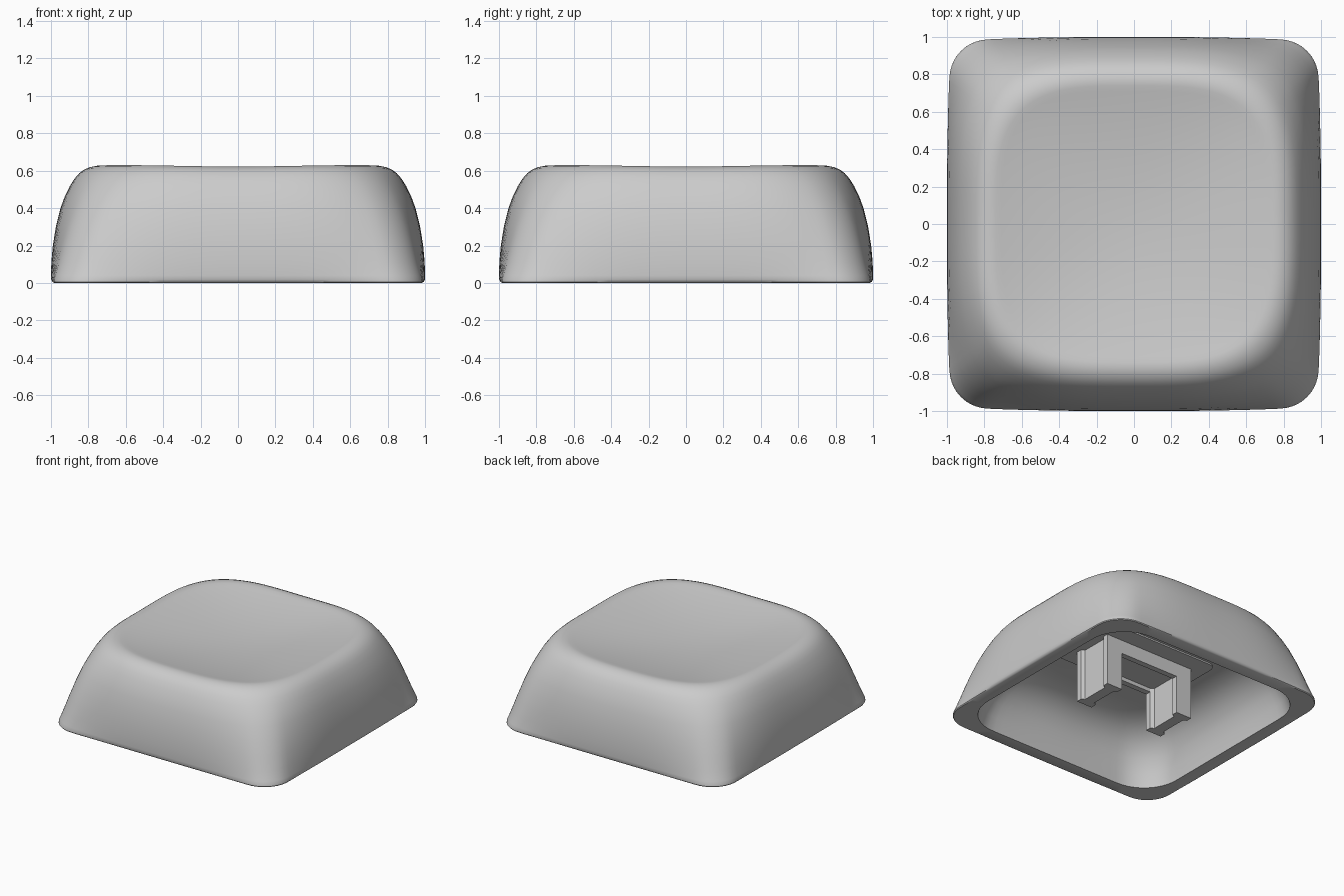
import bpy
import bmesh
from math import cos, sin, pi, sqrt

cube = bpy.data.objects.get("Cube")
if cube:
    bpy.data.objects.remove(cube, do_unlink=True)

GREY = (0.6, 0.6, 0.6, 1.0)
plastic = bpy.data.materials.new("grey_plastic")
plastic.use_nodes = True
plastic.diffuse_color = GREY
plastic.node_tree.nodes["Principled BSDF"].inputs["Base Color"].default_value = GREY

SIDES = 128
TOP = 0.622
RIM = 3.4  # squircle power of the rim


def rounded_square(c, s, radius):
    """Distance from the centre to a unit rounded square."""
    c, s = abs(c), abs(s)
    k = 1 - radius
    if min(c, s) <= k * max(c, s):
        return 1 / max(c, s)
    return k * (c + s) + sqrt(k * k * (c + s) ** 2 - 2 * k * k + radius ** 2)


def squircle(c, s, n):
    return (abs(c) ** n + abs(s) ** n) ** (-1 / n)


def ring(bm, half, z, blend, n=RIM, radius=0.21):
    """Cross-section between a rounded square (blend 0) and a squircle (1)."""
    verts = []
    for i in range(SIDES):
        a = 2 * pi * i / SIDES
        a += 0.18 * sin(4 * a)  # closer points at the corners
        c, s = cos(a), sin(a)
        r = half * ((1 - blend) * rounded_square(c, s, radius) + blend * squircle(c, s, n))
        rise = 0.055 * half ** 2 * z ** 3 * sin(2 * a) ** 2
        verts.append(bm.verts.new((r * c, r * s, z + rise)))
    return verts


def bridge(bm, a, b):
    for i in range(SIDES):
        j = (i + 1) % SIDES
        bm.faces.new((a[i], a[j], b[j], b[i]))


def finish(name, bm):
    bmesh.ops.recalc_face_normals(bm, faces=bm.faces)
    mesh = bpy.data.meshes.new(name)
    bm.to_mesh(mesh)
    bm.free()
    mesh.materials.append(plastic)
    obj = bpy.data.objects.new(name, mesh)
    bpy.context.collection.objects.link(obj)
    bpy.ops.object.select_all(action="DESELECT")
    obj.select_set(True)
    bpy.context.view_layer.objects.active = obj
    bpy.ops.object.shade_smooth_by_angle(angle=pi / 5)


# Hollow cap: ceiling, inner wall, bottom lip, outer wall and rim
inner = [(0.5, 0.42), (0.58, 0.412), (0.67, 0.39), (0.75, 0.345), (0.81, 0.28),
         (0.85, 0.2), (0.875, 0.1), (0.885, 0)]
outer = [(0.982, 0), (0.993, 0.006), (0.999, 0.018), (1, 0.04), (0.998, 0.11),
         (0.99, 0.2), (0.974, 0.3), (0.949, 0.4), (0.927, 0.46), (0.898, 0.52),
         (0.872, 0.56), (0.85, 0.585), (0.825, 0.604), (0.797, 0.616),
         (0.768, TOP), (0.74, 0.62)]
bm = bmesh.new()
rings = [ring(bm, half, z, z / TOP, radius=0.34) for half, z in inner]
rings += [ring(bm, half, z, min(1, z / TOP) ** 0.62) for half, z in outer]
bm.faces.new(rings[0])

# Dished top, rounder towards the middle
EDGE, DEPTH = 0.71, 0.068
for k in range(10, 0, -1):
    f = k / 10
    rings.append(ring(bm, EDGE * f, 0.546 + DEPTH * f * f, 1, 2 + (RIM - 2) * f))
for a, b in zip(rings, rings[1:]):
    bridge(bm, a, b)
centre = bm.verts.new((0, 0, 0.546))
last = rings[-1]
for i in range(SIDES):
    bm.faces.new((last[i], last[(i + 1) % SIDES], centre))
finish("cap_shell", bm)


def prism(name, outline, z0, z1):
    bm = bmesh.new()
    face = bm.faces.new([bm.verts.new((x, y, z0)) for x, y in outline])
    out = bmesh.ops.extrude_face_region(bm, geom=[face])
    top = [v for v in out["geom"] if isinstance(v, bmesh.types.BMVert)]
    bmesh.ops.translate(bm, verts=top, vec=(0, 0, z1 - z0))
    finish(name, bm)


def rectangle(x, y, y0=0):
    return [(x, y0 + y), (-x, y0 + y), (-x, y0 - y), (x, y0 - y)]


# Two mounting prongs, grooved on both broad faces
W, L, G, N = 0.068, 0.17, 0.125, 0.042
quarter = [(W, L), (W, G), (N, G - 0.015)]
half = quarter + [(x, -y) for x, y in reversed(quarter)]
profile = half + [(-x, y) for x, y in reversed(half)]
for name, x0 in (("left_prong", 0.325), ("right_prong", -0.325)):
    prism(name, [(x + x0, y) for x, y in profile], 0.0, 0.44)

# Block joining the prongs, with a groove between two rails underneath
prism("prong_bridge", rectangle(0.3, G), 0.33, 0.44)
for name, side in (("back_rail", 1), ("front_rail", -1)):
    prism(name, rectangle(0.3, (L - G) / 2, side * (L + G) / 2), 0.3, 0.44)

# Shallow round-cornered plate on the ceiling
PX, PY, R = 0.51, 0.31, 0.06
corners = [(PX - R, PY - R), (R - PX, PY - R), (R - PX, R - PY), (PX - R, R - PY)]
plate = [(cx + R * cos((q + k / 6) * pi / 2), cy + R * sin((q + k / 6) * pi / 2))
         for q, (cx, cy) in enumerate(corners) for k in range(7)]
prism("ceiling_plate", plate, 0.408, 0.44)
